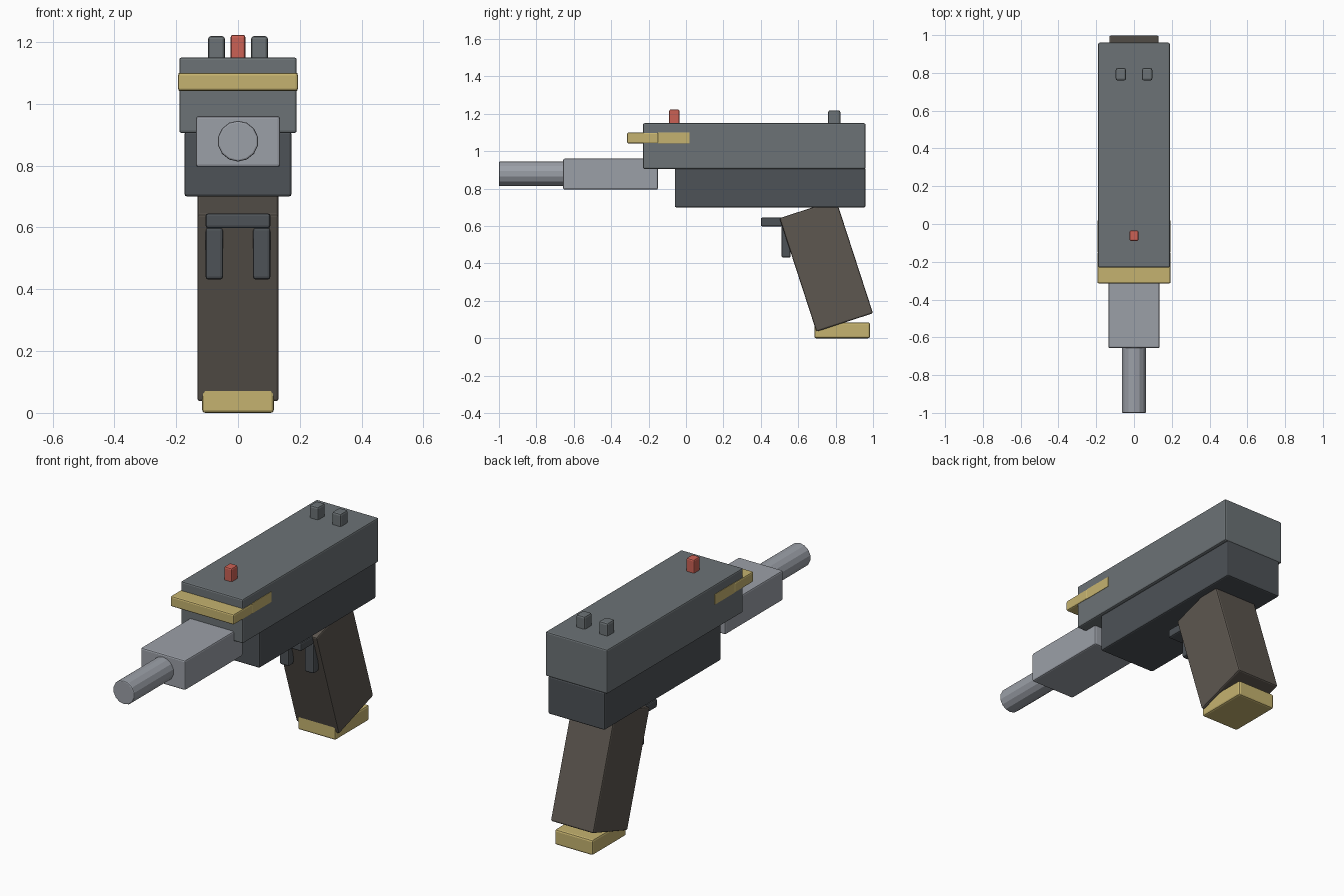
import bpy, math

if "Cube" in bpy.data.objects:
    bpy.data.objects.remove(bpy.data.objects["Cube"])


def material(name, rgb):
    m = bpy.data.materials.new(name)
    m.diffuse_color = (*rgb, 1)
    m.use_nodes = True
    m.node_tree.nodes["Principled BSDF"].inputs["Base Color"].default_value = m.diffuse_color
    return m


SLIDE = material("slide_grey", (0.15, 0.17, 0.18))
FRAME = material("frame_grey", (0.075, 0.085, 0.095))
STEEL = material("steel", (0.33, 0.35, 0.39))
BROWN = material("brown", (0.11, 0.095, 0.08))
GOLD = material("gold", (0.56, 0.45, 0.16))
RED = material("red", (0.60, 0.12, 0.09))


def finish(obj, name, mat, bevel):
    obj.name = name
    obj.data.materials.append(mat)
    b = obj.modifiers.new("soft_edges", 'BEVEL')
    b.width, b.segments = bevel, 2
    b.limit_method = 'ANGLE'
    b.angle_limit = math.radians(50)
    return obj


def box(name, x, y, z, mat, bevel=0.008, tilt=0):
    """Bevelled box from (min, max) ranges, tilted about the x axis."""
    bpy.ops.mesh.primitive_cube_add(size=1)
    o = bpy.context.object
    spans = (x, y, z)
    for v in o.data.vertices:
        v.co = [c * (s[1] - s[0]) for c, s in zip(v.co, spans)]
    o.location = [(s[0] + s[1]) / 2 for s in spans]
    o.rotation_euler.x = tilt
    return finish(o, name, mat, bevel)


# Body: slide over frame
box("slide", (-0.19, 0.19), (-0.23, 0.96), (0.905, 1.15), SLIDE)
box("frame", (-0.173, 0.173), (-0.06, 0.96), (0.70, 0.91), FRAME)

# Barrel block and round barrel
box("barrel_block", (-0.136, 0.136), (-0.657, -0.15), (0.795, 0.96), STEEL)
bpy.ops.mesh.primitive_cylinder_add(vertices=14, radius=0.066, depth=0.42,
                                    location=(0, -0.79, 0.879),
                                    rotation=(math.pi / 2, 0, 0))
finish(bpy.context.object, "barrel", STEEL, 0.006)

# Gold band around the nose, with a strip on each side
box("nose_band", (-0.194, 0.194), (-0.315, -0.148), (1.042, 1.10), GOLD)
for side, s in (("left", -1), ("right", 1)):
    box(f"{side}_band_strip", sorted((s * 0.16, s * 0.192)), (-0.15, 0.02),
        (1.042, 1.10), GOLD, 0.002)
    # Rear sight posts and trigger prongs
    box(f"{side}_rear_sight", sorted((s * 0.042, s * 0.097)), (0.76, 0.825),
        (1.13, 1.219), SLIDE, 0.01)
    box(f"{side}_trigger_prong", sorted((s * 0.048, s * 0.105)), (0.51, 0.56),
        (0.431, 0.60), FRAME, 0.01)

# Front sight and trigger bar
box("front_sight", (-0.024, 0.024), (-0.09, -0.035), (1.13, 1.223), RED)
box("trigger_bar", (-0.105, 0.105), (0.40, 0.58), (0.598, 0.645), FRAME)

# Slanted grip and its base plate
box("grip", (-0.131, 0.131), (0.591, 0.909), (0.069, 0.707), BROWN, 0.008,
    math.radians(18))
box("grip_base", (-0.116, 0.116), (0.686, 0.984), (0.0, 0.085), GOLD, 0.01)
